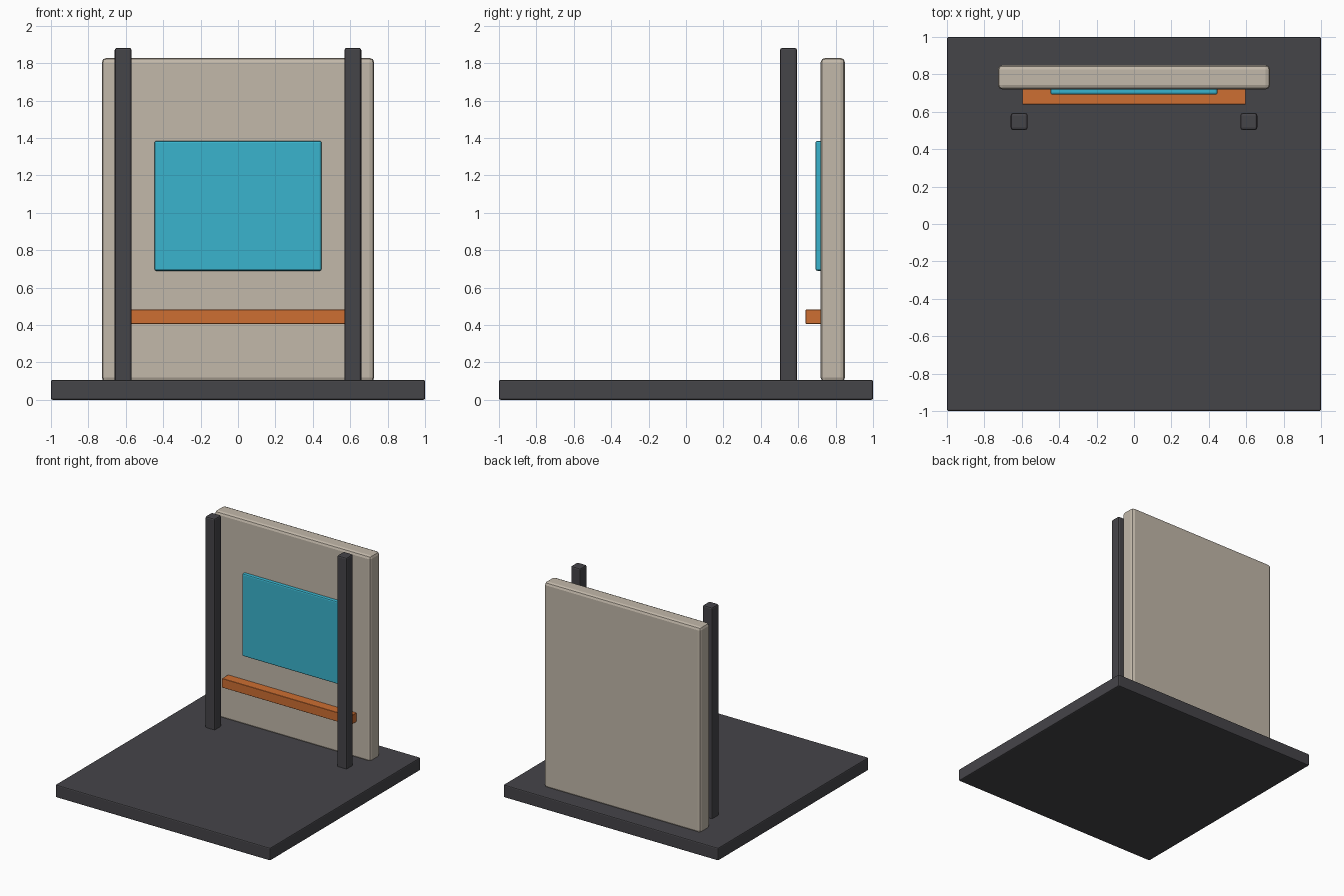
import bpy
import bmesh

cube = bpy.data.objects.get("Cube")
if cube:
    bpy.data.objects.remove(cube, do_unlink=True)


def material(name, color):
    mat = bpy.data.materials.new(name)
    mat.use_nodes = True
    mat.diffuse_color = (*color, 1)
    mat.node_tree.nodes["Principled BSDF"].inputs["Base Color"].default_value = (*color, 1)
    return mat


charcoal = material("charcoal", (0.06, 0.058, 0.066))
beige = material("beige", (0.54, 0.48, 0.40))
cyan = material("cyan", (0.042, 0.456, 0.61))
orange = material("orange", (0.61, 0.156, 0.032))


def box(name, low, high, mat, bevel, segments=2):
    """Bevelled box between two opposite corners."""
    size = [h - l for l, h in zip(low, high)]
    bm = bmesh.new()
    bmesh.ops.create_cube(bm, size=1)
    bmesh.ops.scale(bm, vec=size, verts=bm.verts)
    mesh = bpy.data.meshes.new(name)
    bm.to_mesh(mesh)
    bm.free()
    mesh.materials.append(mat)
    obj = bpy.data.objects.new(name, mesh)
    obj.location = [(l + h) / 2 for l, h in zip(low, high)]
    bpy.context.collection.objects.link(obj)
    mod = obj.modifiers.new("Bevel", "BEVEL")
    mod.width = bevel
    mod.segments = segments
    return obj


# Floor slab
box("base", (-1, -1, 0), (1, 1, 0.107), charcoal, 0.009)

# Upright back panel
box("back_panel", (-0.728, 0.72, 0.095), (0.728, 0.85, 1.828), beige, 0.024)

# Display and ledge on the front of the panel
box("screen", (-0.447, 0.692, 0.69), (0.447, 0.74, 1.384), cyan, 0.01)
box("ledge", (-0.597, 0.64, 0.405), (0.597, 0.73, 0.482), orange, 0.002, 1)

# Pair of free-standing posts
for side, x in (("left", 0.614), ("right", -0.614)):
    box(side + "_post", (x - 0.045, 0.503, 0.09), (x + 0.045, 0.593, 1.882), charcoal, 0.012)
